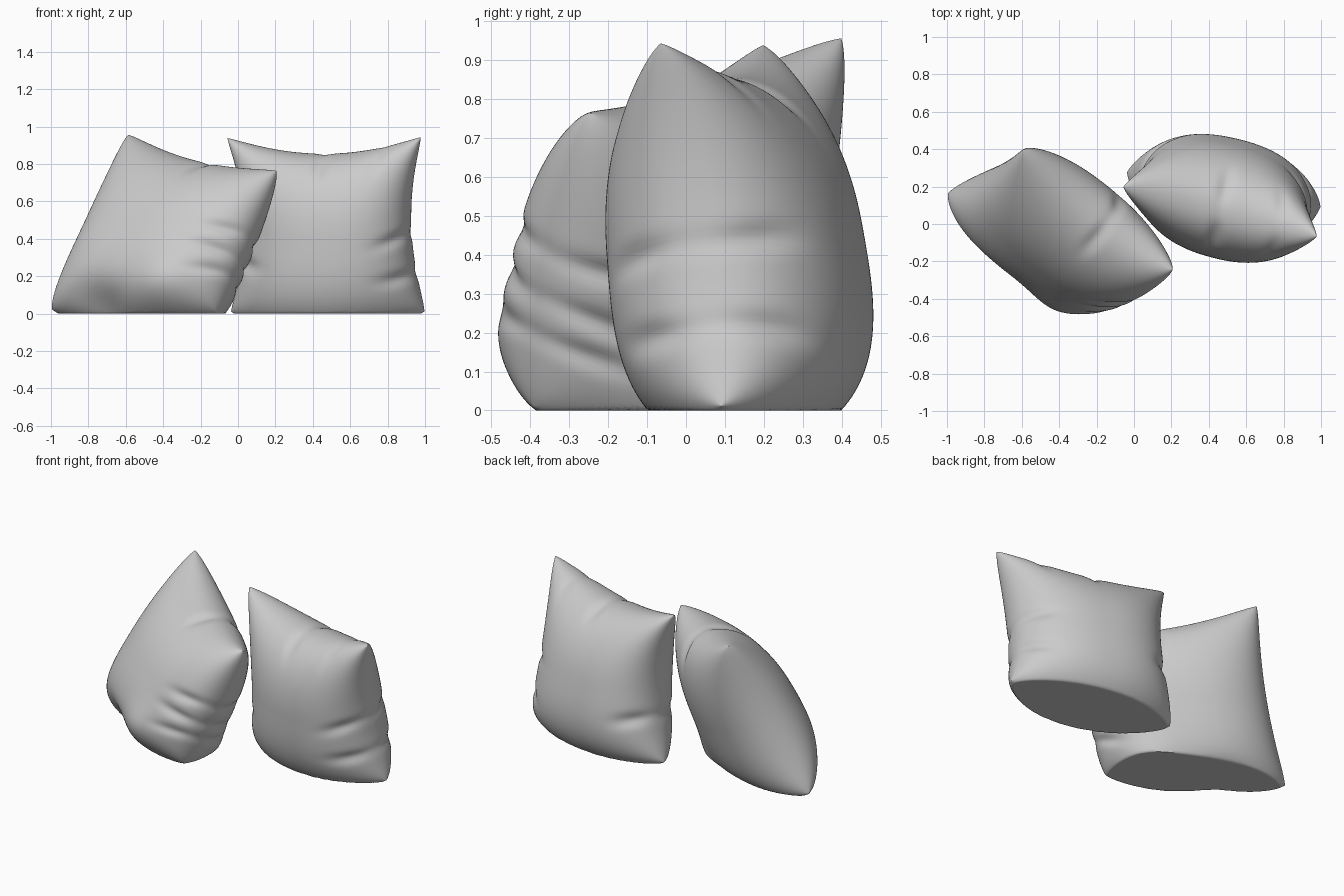
import bpy, bmesh, math
from mathutils import Vector

if "Cube" in bpy.data.objects:
    bpy.data.objects.remove(bpy.data.objects["Cube"])

fabric = bpy.data.materials.new("grey_fabric")
fabric.use_nodes = True
GREY = (0.6, 0.6, 0.6, 1)
fabric.diffuse_color = GREY
fabric.node_tree.nodes["Principled BSDF"].inputs["Base Color"].default_value = GREY


def pillow(name, corners, sags, depth, folds, cells=90):
    """Stuffed square: corners are bl, br, tl, tr; sags are bottom, top, left, right."""
    bl, br, tl, tr = map(Vector, corners)
    bottom, top, left, right = map(Vector, sags)
    normal = (tr - bl).cross(tl - br).normalized()

    # two coincident sheets, joined only along the seam
    bm = bmesh.new()
    for side in (1, -1):
        sheet = bmesh.ops.create_grid(bm, x_segments=cells, y_segments=cells, size=1)["verts"]
        if side < 0:
            faces = list({f for v in sheet for f in v.link_faces})
            bmesh.ops.reverse_faces(bm, faces=faces)
        for v in sheet:
            on_seam = max(abs(v.co.x), abs(v.co.y)) > 0.999
            v.co.z = 0 if on_seam else side
    bmesh.ops.remove_doubles(bm, verts=bm.verts[:], dist=0.0001)

    for vert in bm.verts:
        # crowd the rows towards the seam, where the curve is tightest
        u, v = (math.sin(max(-1, min(1, c)) * math.pi / 2) for c in vert.co.xy)
        side = vert.co.z

        # stuffing: blunter along the base, with creases and fuller spots
        puff = (1 - abs(u) ** 2.3) * max(0, 1 - abs(v) ** (3.2 if v < 0 else 2.2))
        puff = max(0, puff) ** 0.47
        pull = 0
        for fu, fv, ru, rv, slope, amount in folds:
            du = u - fu
            dv = v - fv - slope * du * side
            g = amount * math.exp(-(du / ru) ** 2 - (dv / rv) ** 2)
            puff *= 1 - g
            pull += max(0, g)

        # seam outline with rounded tips
        tip = 1 - 0.025 * abs(u * v) ** 8
        a, b = (u * tip + 1) / 2, (v * tip + 1) / 2
        p = (bl * (1 - a) + br * a) * (1 - b) + (tl * (1 - a) + tr * a) * b
        p += (bottom * (1 - b) ** 2 + top * b ** 2) * (1 - u ** 2)
        p += (left * (1 - a) ** 2 + right * a ** 2) * (1 - v ** 2)
        p += normal * side * puff * depth * (1 - 0.12 * v)
        p += (bl + br + tl + tr - 4 * p) * 0.02 * pull

        # settle on the floor
        p.z = max(0, p.z)
        vert.co = p

    mesh = bpy.data.meshes.new(name)
    bm.to_mesh(mesh)
    bm.free()
    mesh.materials.append(fabric)
    obj = bpy.data.objects.new(name, mesh)
    bpy.context.collection.objects.link(obj)
    bpy.ops.object.select_all(action="DESELECT")
    obj.select_set(True)
    bpy.context.view_layer.objects.active = obj
    bpy.ops.object.shade_smooth_by_angle(angle=math.radians(60))


# leaning pillow: creased right edge, fuller lower right corner, pinched base
pillow(
    "leaning_pillow",
    [(-1.01, 0.17, 0.01), (-0.11, -0.4, 0), (-0.59, 0.41, 0.97), (0.22, -0.25, 0.77)],
    [(0, 0, -0.08), (0, 0, -0.07), (0.03, -0.03, 0), (0, -0.03, 0)],
    0.29,
    [(0.95, 0.05, 0.2, 0.07, 0.1, 0.14), (0.95, -0.25, 0.22, 0.07, -0.1, 0.14),
     (0.98, -0.5, 0.2, 0.07, 0.1, 0.14), (0.15, 0.98, 0.07, 0.2, 0, 0.2),
     (-0.25, -0.98, 0.3, 0.2, 0, 0.35), (0.55, -0.85, 0.35, 0.35, 0, -0.25)],
)

# upright pillow: pinched sides and top
pillow(
    "upright_pillow",
    [(-0.05, 0.28, 0), (1.01, 0.09, 0), (-0.07, 0.2, 0.95), (0.99, -0.07, 0.955)],
    [(0, 0, -0.1), (0, 0, -0.1), (0.1, 0, 0), (-0.08, 0, 0)],
    0.31,
    [(0.98, -0.1, 0.22, 0.07, 0.1, 0.16), (0.98, -0.55, 0.22, 0.07, -0.1, 0.16),
     (-0.98, -0.4, 0.2, 0.08, 0.1, 0.2), (0.0, 0.98, 0.07, 0.2, 0.1, 0.2),
     (0.6, 0.98, 0.07, 0.2, -0.1, 0.1)],
)
